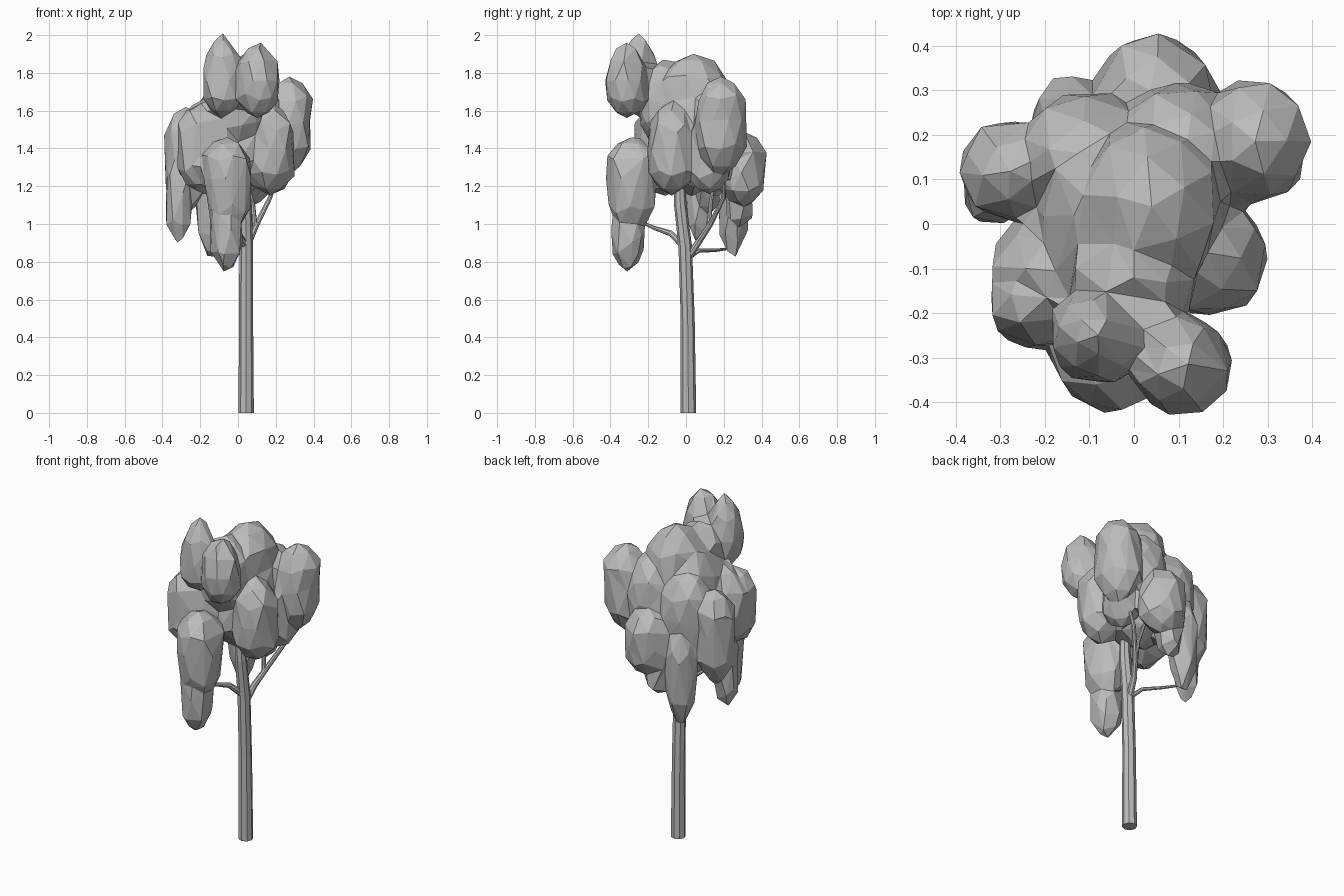
import bpy, bmesh, random
from mathutils import Matrix

if "Cube" in bpy.data.objects:
    bpy.data.objects.remove(bpy.data.objects["Cube"])

random.seed(7)

grey = bpy.data.materials.new("plain grey")
grey.use_nodes = True
colour = (0.5, 0.5, 0.5, 1)
grey.diffuse_color = colour
grey.node_tree.nodes["Principled BSDF"].inputs["Base Color"].default_value = colour


def to_mesh(obj):
    """Link the object and bake its curve or modifiers into a mesh."""
    bpy.context.collection.objects.link(obj)
    bpy.ops.object.select_all(action="DESELECT")
    obj.select_set(True)
    bpy.context.view_layer.objects.active = obj
    bpy.ops.object.convert(target="MESH")


def clump(bm, centre, radius, bottom, top, taper=0.0, peak=0.0):
    """Add an uneven clump; the lower half can narrow, the top can be pointed."""
    cx, cy, cz = centre
    turn = Matrix.Rotation(random.uniform(0, 6), 3, "Z")
    for v in bmesh.ops.create_icosphere(bm, subdivisions=2, radius=1)["verts"]:
        n = turn @ v.co.normalized()
        wobble = random.uniform(0.94, 1.1)
        narrow = wobble * (1 - taper * max(0, -n.z) ** 1.5 - peak * max(0, n.z))
        full = 1 + 0.4 * (1 - abs(n.z)) * abs(n.z)
        height = (top - cz) if n.z > 0 else (cz - bottom)
        v.co = (cx + n.x * radius[0] * narrow * full,
                cy + n.y * radius[1] * narrow * full,
                cz + n.z * height * (wobble if abs(n.z) < 0.8 else 1.01))


def limb(name, points):
    """Tapered faceted tube through (x, y, z, radius) points."""
    curve = bpy.data.curves.new(name, "CURVE")
    curve.dimensions = "3D"
    curve.bevel_depth = 1
    curve.bevel_resolution = 2
    curve.use_fill_caps = True
    spline = curve.splines.new("POLY")
    spline.points.add(len(points) - 1)
    for p, (x, y, z, r) in zip(spline.points, points):
        p.co = (x, y, z, 1)
        p.radius = r
    spline.use_smooth = False
    curve.materials.append(grey)
    to_mesh(bpy.data.objects.new(name, curve))


# Trunk and branches
limb("trunk", [(0.043, 0.013, 0, 0.041), (0.043, 0.009, 0.5, 0.037),
               (0.043, -0.004, 0.88, 0.036), (0.04, -0.03, 1.1, 0.033),
               (0.03, -0.04, 1.4, 0.02)])
limb("front_branch", [(0.04, -0.01, 0.88, 0.02), (0.0, -0.08, 0.95, 0.016),
                      (-0.04, -0.17, 0.98, 0.011), (-0.06, -0.28, 1.03, 0.006)])
limb("back_branch", [(0.04, 0.01, 0.82, 0.02), (0.06, 0.07, 0.91, 0.018),
                     (0.1, 0.13, 1.0, 0.015), (0.17, 0.2, 1.14, 0.012),
                     (0.22, 0.2, 1.3, 0.008)])
limb("back_fork", [(0.09, 0.12, 0.98, 0.014), (0.08, 0.13, 1.1, 0.011),
                   (0.04, 0.15, 1.25, 0.009)])
limb("low_back_branch", [(0.04, 0.01, 0.82, 0.014), (0.0, 0.07, 0.86, 0.011),
                         (-0.07, 0.15, 0.86, 0.009), (-0.15, 0.23, 0.87, 0.006)])

canopy = bmesh.new()

# Inner mass of leaves
clump(canopy, (0.0, 0.03, 1.5), (0.22, 0.22), 1.15, 1.82)
clump(canopy, (0.04, 0.04, 1.66), (0.15, 0.19), 1.4, 1.9)
clump(canopy, (0.0, -0.12, 1.66), (0.14, 0.13), 1.4, 1.87)
clump(canopy, (-0.11, 0.14, 1.45), (0.15, 0.15), 1.15, 1.7)
clump(canopy, (0.11, 0.16, 1.5), (0.16, 0.145), 1.25, 1.75)

# Twin clumps on top at the front
clump(canopy, (-0.085, -0.25, 1.76), (0.107, 0.105), 1.57, 2.01, peak=0.3)
clump(canopy, (0.105, -0.315, 1.76), (0.11, 0.108), 1.56, 1.96, peak=0.15)
clump(canopy, (0.02, -0.23, 1.74), (0.09, 0.08), 1.6, 1.86)

# Hanging clump at the front with its blunt tail
clump(canopy, (-0.055, -0.285, 1.24), (0.13, 0.137), 0.92, 1.46, taper=0.2)
clump(canopy, (-0.06, -0.31, 0.94), (0.088, 0.088), 0.745, 1.2, taper=0.2)

# Clumps on the right, the outer one with a tail
clump(canopy, (-0.15, -0.11, 1.4), (0.165, 0.15), 1.15, 1.67)
clump(canopy, (-0.22, -0.175, 1.42), (0.105, 0.105), 1.17, 1.63)
clump(canopy, (-0.275, 0.12, 1.37), (0.12, 0.11), 1.05, 1.62, taper=0.2)
clump(canopy, (-0.315, 0.065, 1.1), (0.07, 0.066), 0.9, 1.4, taper=0.2)

# Clumps on the left
clump(canopy, (0.17, -0.075, 1.39), (0.13, 0.125), 1.15, 1.64)
clump(canopy, (0.27, 0.185, 1.55), (0.12, 0.135), 1.26, 1.78)
clump(canopy, (0.19, 0.12, 1.34), (0.1, 0.11), 1.16, 1.6)

# Clumps at the back, one with a small tip, the lower one hanging
clump(canopy, (0.05, 0.3, 1.28), (0.135, 0.125), 1.09, 1.49, taper=0.1)
clump(canopy, (-0.01, 0.28, 1.12), (0.07, 0.07), 0.98, 1.3)
clump(canopy, (-0.14, 0.25, 1.1), (0.085, 0.082), 0.81, 1.42, taper=0.3)

mesh = bpy.data.meshes.new("leaf_canopy")
canopy.to_mesh(mesh)
canopy.free()
mesh.materials.append(grey)
leaves = bpy.data.objects.new("leaf_canopy", mesh)

# Fuse the clumps into one skin, then reduce it to broad facets
fuse = leaves.modifiers.new("fuse", "REMESH")
fuse.mode = "VOXEL"
fuse.voxel_size = 0.016
facet = leaves.modifiers.new("facet", "DECIMATE")
facet.ratio = 0.024
to_mesh(leaves)
